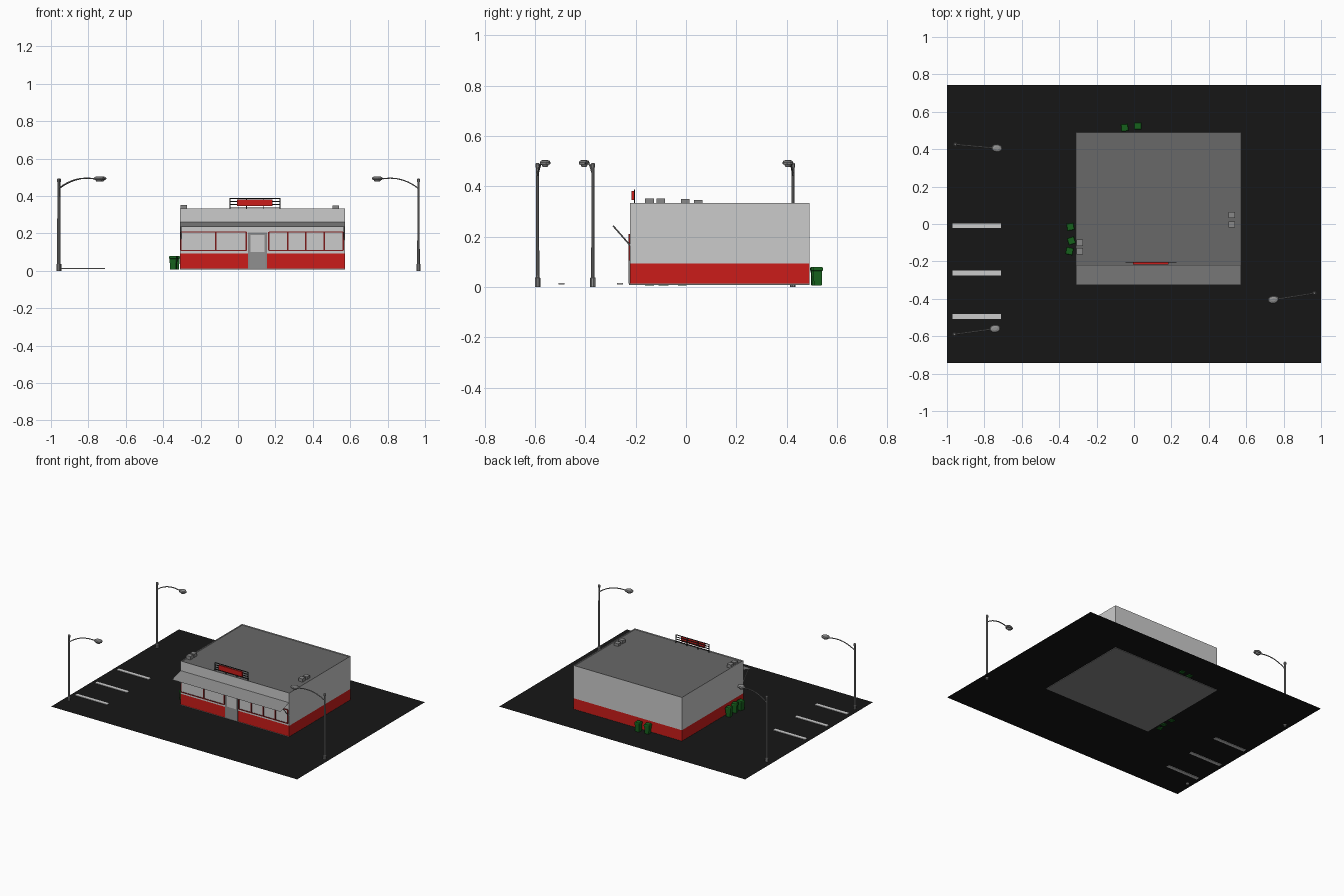
import bpy, bmesh, math
from mathutils import Vector, Matrix

if "Cube" in bpy.data.objects:
    bpy.data.objects.remove(bpy.data.objects["Cube"])


def mat(name, r, g, b):
    m = bpy.data.materials.new(name)
    m.diffuse_color = (r, g, b, 1)
    m.use_nodes = True
    m.node_tree.nodes["Principled BSDF"].inputs["Base Color"].default_value = m.diffuse_color
    return m


ASPHALT = mat("asphalt", .008, .008, .008)
WHITE = mat("white", .9, .9, .9)
WALL = mat("wall_grey", .55, .55, .55)
ROOF = mat("roof_grey", .14, .14, .14)
AWN = mat("awning_grey", .25, .25, .25)
METAL = mat("metal_grey", .28, .28, .28)
RED = mat("red", .6, .012, .01)
MAROON = mat("dark_red", .2, .01, .01)
BLACK = mat("black", .015, .015, .015)
GREEN = mat("green", .008, .12, .012)


def finish(name, bm, m, smooth=False):
    me = bpy.data.meshes.new(name)
    bm.to_mesh(me)
    bm.free()
    if m:
        me.materials.append(m)
    if smooth:
        me.polygons.foreach_set("use_smooth", [True] * len(me.polygons))
    o = bpy.data.objects.new(name, me)
    bpy.context.collection.objects.link(o)
    return o


def box(name, x0, x1, y0, y1, z0, z1, m):
    bm = bmesh.new()
    bmesh.ops.create_cube(bm, size=1)
    for v in bm.verts:
        v.co = ((x0 + x1) / 2 + v.co.x * (x1 - x0),
                (y0 + y1) / 2 + v.co.y * (y1 - y0),
                (z0 + z1) / 2 + v.co.z * (z1 - z0))
    return finish(name, bm, m)


def quad(name, pts, m):
    bm = bmesh.new()
    bm.faces.new([bm.verts.new(p) for p in pts])
    return finish(name, bm, m)


def add_rings(bm, rings, n, sx=1, sy=1, rot=0.0):
    """Stack of (radius, z) rings with closed ends."""
    loops = []
    for r, z in rings:
        loops.append([bm.verts.new((sx * r * math.cos(rot + 2 * math.pi * i / n),
                                    sy * r * math.sin(rot + 2 * math.pi * i / n), z))
                      for i in range(n)])
    for a, b in zip(loops, loops[1:]):
        for i in range(n):
            j = (i + 1) % n
            bm.faces.new((a[i], a[j], b[j], b[i]))
    bm.faces.new(loops[0][::-1])
    bm.faces.new(loops[-1])


# Lot and parking stripes
G = .012
quad("ground", [(-1, -.742, G), (1, -.742, G), (1, .742, G), (-1, .742, G)], ASPHALT)
for i, y in enumerate((-.01, -.262, -.495)):
    box(f"parking_stripe_{i}", -.97, -.71, y - .0125, y + .0125, .009, .015, WHITE)

# Building shell
X0, X1, Y0, Y1 = -.31, .572, -.222, .49
box("floor_slab", X0, X1, Y0 - .004, Y1, .008, .013, AWN)
box("red_base", X0, X1, Y0, Y1, .013, .092, RED)
walls = box("upper_walls", X0, X1, Y0, Y1, .092, .333, WALL)
bm = bmesh.new()
bm.from_mesh(walls.data)
bm.normal_update()
top = max(bm.faces, key=lambda f: f.normal.z)
# Thin parapet lip around a recessed roof
bmesh.ops.inset_region(bm, faces=[top], thickness=.005)
new = bmesh.ops.extrude_discrete_faces(bm, faces=[top])["faces"][0]
bmesh.ops.translate(bm, verts=new.verts, vec=(0, 0, -.006))
new.material_index = 1
bm.to_mesh(walls.data)
bm.free()
walls.data.materials.append(ROOF)

# Shop windows and frames
ZB, ZT = .108, .207
for k, xs in enumerate(((-.305, -.12, .045), (.165, .267, .363, .46, .562))):
    for i in range(len(xs) - 1):
        box(f"window_{k}_{i}", xs[i], xs[i + 1], Y0 - .002, Y0, ZB, ZT, WHITE)
    for i, x in enumerate(xs):
        box(f"mullion_{k}_{i}", x - .004, x + .004, Y0 - .006, Y0, ZB, ZT, MAROON)
    for z in (ZB, ZT):
        box(f"window_rail_{k}_{z}", xs[0], xs[-1], Y0 - .006, Y0, z - .003, z + .003, MAROON)

# Door
box("door_panel", .06, .15, Y0 - .003, Y0, .013, .2, METAL)
box("door_glass", .068, .142, Y0 - .004, Y0, .1, .19, WHITE)
for i, x in enumerate((.058, .152)):
    box(f"door_jamb_{i}", x - .004, x + .004, Y0 - .006, Y0, .013, .204, AWN)
box("door_head", .054, .156, Y0 - .006, Y0, .198, .204, AWN)

# Awning and its slanted struts
quad("awning", [(X0, -.325, .235), (X1, -.325, .235), (X1, Y0, .262), (X0, Y0, .262)], AWN)
for i, x in enumerate((X0 + .005, X1 - .005)):
    bm = bmesh.new()
    a, b = Vector((x, Y0, .165)), Vector((x, -.29, .243))
    d = b - a
    M = Matrix.Translation((a + b) / 2) @ d.to_track_quat('Z', 'Y').to_matrix().to_4x4()
    bmesh.ops.create_cone(bm, cap_ends=True, segments=6, radius1=.003, radius2=.003,
                          depth=d.length, matrix=M)
    finish(f"awning_strut_{i}", bm, METAL)

# Roof sign rack with a plain red panel
for i, z in enumerate((.339, .354, .37, .386)):
    box(f"sign_bar_{i}", -.045, .227, -.207, -.202, z - .002, z + .002, BLACK)
for i, x in enumerate((-.043, .045, .135, .225)):
    box(f"sign_post_{i}", x - .002, x + .002, -.207, -.202, .327, .388, BLACK)
box("sign_panel", -.005, .185, -.217, -.207, .346, .382, RED)

# Roof vents
for i, (x, y, h) in enumerate(((-.291, -.145, .352), (-.291, -.1, .352),
                               (.522, -.003, .35), (.522, .048, .346))):
    box(f"roof_vent_{i}", x - .017, x + .017, y - .017, y + .017, .327, h, AWN)

# Bins: tapered body, wide rim, lid
for i, (x, y, a) in enumerate(((-.05, .515, .1), (.02, .524, 0), (-.34, -.015, .15),
                               (-.335, -.09, .3), (-.345, -.145, -.2))):
    bm = bmesh.new()
    add_rings(bm, [(.022, .006), (.025, .064), (.028, .065), (.028, .075), (.024, .08)],
              4, rot=math.pi / 4)
    o = finish(f"bin_{i}", bm, GREEN)
    o.location = (x, y, 0)
    o.rotation_euler.z = a

# Street lamps
for i, (px, py, hx, hy) in enumerate(((-.955, .425, -.733, .405), (-.96, -.59, -.743, -.56),
                                      (.965, -.37, .745, -.405))):
    ang = math.atan2(hy - py, hx - px)
    L = math.hypot(hx - px, hy - py)
    bm = bmesh.new()
    add_rings(bm, [(.011, 0), (.011, .036), (.007, .037), (.006, .474),
                   (.009, .475), (.009, .488), (.005, .493)], 10)
    pole = finish(f"lamp_pole_{i}", bm, METAL)
    # Arched arm
    cu = bpy.data.curves.new(f"lamp_arm_{i}", 'CURVE')
    cu.dimensions = '3D'
    cu.bevel_depth = .0035
    cu.bevel_resolution = 1
    cu.resolution_u = 6
    cu.use_fill_caps = True
    s = cu.splines.new('BEZIER')
    s.bezier_points.add(1)
    p, q = s.bezier_points
    p.co, p.handle_left, p.handle_right = (0, 0, .44), (-.04, 0, .42), (.05, 0, .478)
    q.co, q.handle_left, q.handle_right = (L - .03, 0, .492), (L - .11, 0, .505), (L, 0, .49)
    cu.materials.append(METAL)
    arm = bpy.data.objects.new(f"lamp_arm_{i}", cu)
    bpy.context.collection.objects.link(arm)
    # Oval head with a smaller lens below
    bm = bmesh.new()
    add_rings(bm, [(.014, -.012), (.02, -.003), (.028, -.002), (.03, .005),
                   (.025, .012), (.012, .016)], 12, sy=.72)
    head = finish(f"lamp_head_{i}", bm, METAL)
    for o in (pole, arm):
        o.location = (px, py, 0)
        o.rotation_euler.z = ang
    head.location = (hx, hy, .489)
    head.rotation_euler.z = ang
